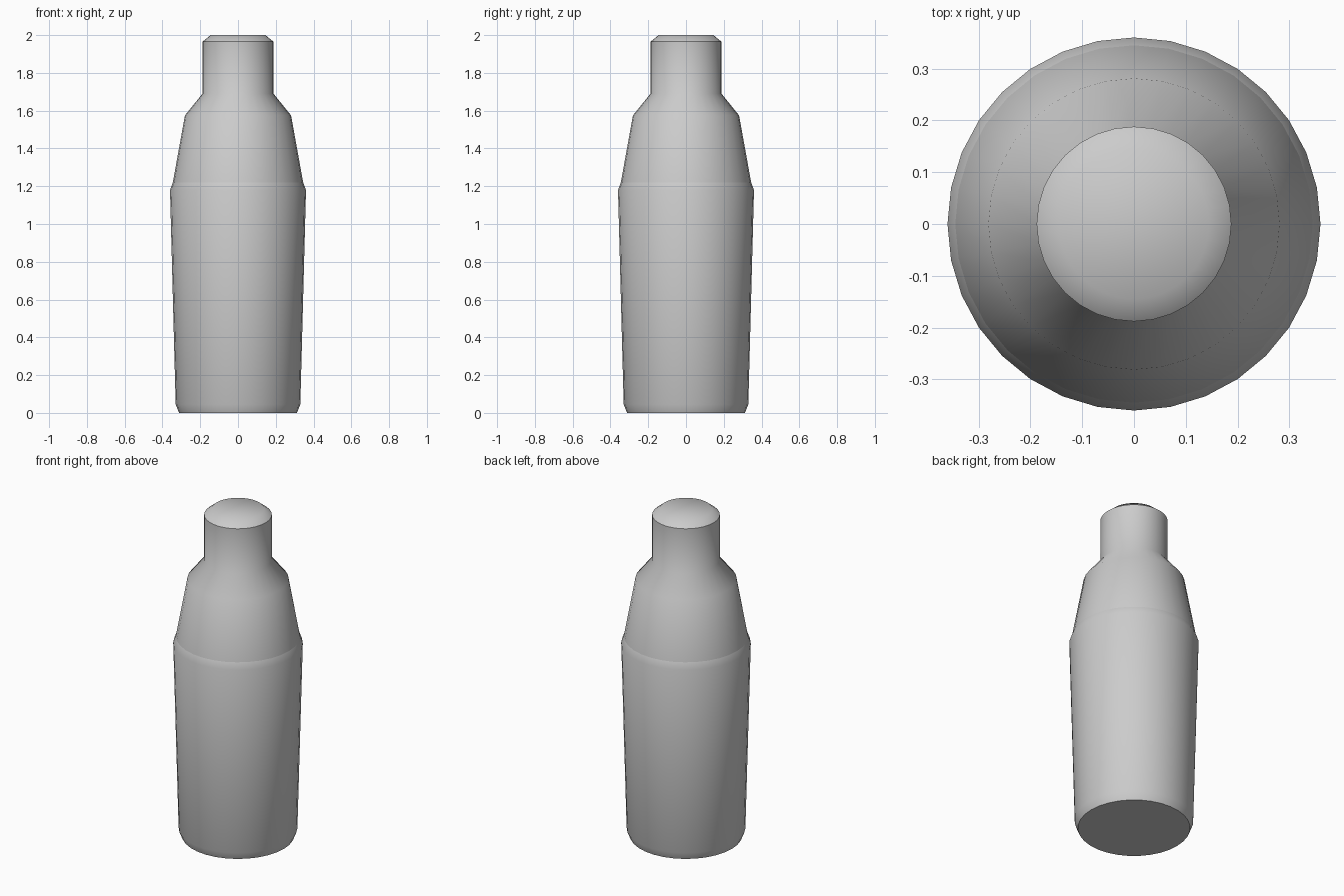
import bpy
import bmesh
import math

cube = bpy.data.objects.get("Cube")
if cube:
    bpy.data.objects.remove(cube, do_unlink=True)

SEGMENTS = 32

# Brushed metal grey
steel = bpy.data.materials.new("steel_grey")
steel.use_nodes = True
colour = (0.6, 0.6, 0.6, 1)
steel.diffuse_color = colour
steel.node_tree.nodes["Principled BSDF"].inputs["Base Color"].default_value = colour


def lathe(name, profile):
    """Turn a (radius, height) profile around z and close both ends."""
    bm = bmesh.new()
    rings = []
    for radius, z in profile:
        rings.append([
            bm.verts.new((radius * math.cos(a), radius * math.sin(a), z))
            for a in (math.tau * i / SEGMENTS for i in range(SEGMENTS))
        ])
    for low, high in zip(rings, rings[1:]):
        for i in range(SEGMENTS):
            j = (i + 1) % SEGMENTS
            bm.faces.new((low[i], low[j], high[j], high[i]))
    bm.faces.new(rings[0][::-1])
    bm.faces.new(rings[-1])
    mesh = bpy.data.meshes.new(name)
    bm.to_mesh(mesh)
    bm.free()
    mesh.materials.append(steel)
    obj = bpy.data.objects.new(name, mesh)
    bpy.context.collection.objects.link(obj)
    bpy.ops.object.select_all(action="DESELECT")
    obj.select_set(True)
    bpy.context.view_layer.objects.active = obj
    bpy.ops.object.shade_smooth_by_angle(angle=math.radians(45))
    return obj


# Tapered cup with a chamfered foot and rim
lathe("cup", [(0.312, 0), (0.33, 0.045), (0.36, 1.18), (0.345, 1.22)])

# Shoulder, neck and domed cap
lathe("shoulder_and_cap", [
    (0.345, 1.22), (0.281, 1.575), (0.188, 1.69),
    (0.188, 1.965), (0.145, 2.0),
])
